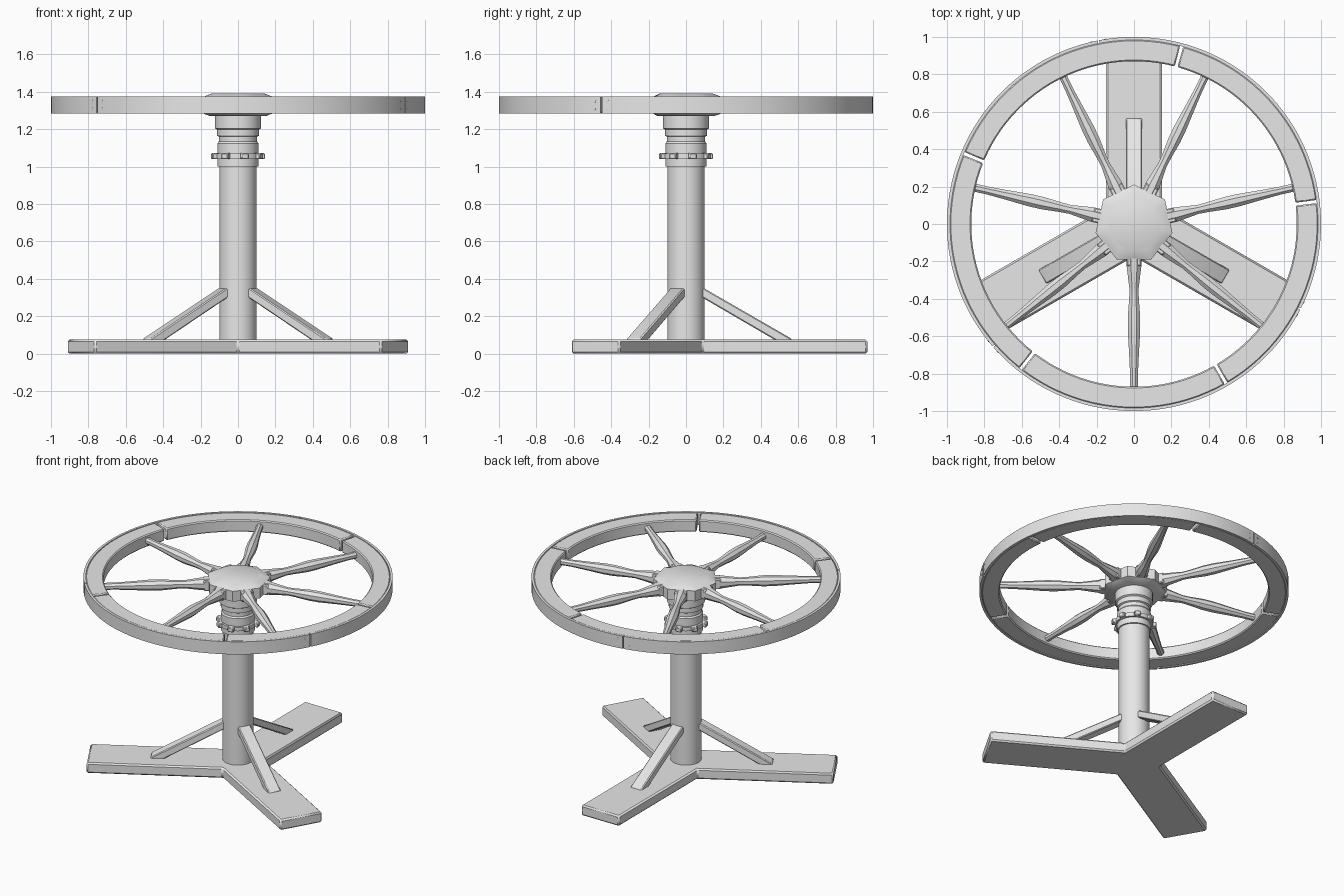
import bpy, bmesh
from math import sin, cos, pi, radians, tau
from mathutils import Matrix, Vector

cube = bpy.data.objects.get("Cube")
if cube:
    bpy.data.objects.remove(cube, do_unlink=True)

GREY = (0.8, 0.8, 0.8, 1)
mat = bpy.data.materials.new("plain grey")
mat.use_nodes = True
mat.diffuse_color = GREY
mat.node_tree.nodes["Principled BSDF"].inputs["Base Color"].default_value = GREY


def finish(name, bm, matrix=Matrix(), bevel=0):
    """Turn a bmesh into a shaded object, with an optional edge bevel."""
    bmesh.ops.transform(bm, matrix=matrix, verts=bm.verts)
    bmesh.ops.recalc_face_normals(bm, faces=bm.faces)
    me = bpy.data.meshes.new(name)
    bm.to_mesh(me)
    bm.free()
    me.materials.append(mat)
    ob = bpy.data.objects.new(name, me)
    bpy.context.collection.objects.link(ob)
    bpy.ops.object.select_all(action='DESELECT')
    ob.select_set(True)
    bpy.context.view_layer.objects.active = ob
    bpy.ops.object.shade_smooth_by_angle(angle=radians(30))
    if bevel:
        mod = ob.modifiers.new("bevel", 'BEVEL')
        mod.width = bevel
        mod.segments = 1
        mod.angle_limit = radians(40)
    return ob


def loft(rings, closed=False):
    """Skin a list of equal-length point rings and cap both ends."""
    bm = bmesh.new()
    vs = [[bm.verts.new(p) for p in ring] for ring in rings]
    n = len(vs[0])
    for a, b in zip(vs, vs[1:]):
        for i in range(n):
            j = (i + 1) % n
            bm.faces.new((a[i], a[j], b[j], b[i]))
    bm.faces.new(vs[0])
    bm.faces.new(vs[-1])
    return bm


def lathe(profile, segs, phase=0):
    """Closed turned shape from (radius, height) points."""
    return loft([[(r * cos(tau * i / segs + phase), r * sin(tau * i / segs + phase), z)
                  for i in range(segs)] for r, z in profile])


def arc(r0, r1, z0, z1, start, end):
    """Rectangular-section bar swept round the axis, angles in degrees."""
    steps = max(2, round((end - start) / 3))
    rings = []
    for k in range(steps + 1):
        a = radians(start + (end - start) * k / steps)
        rings.append([(r * cos(a), r * sin(a), z)
                      for r, z in ((r0, z0), (r1, z0), (r1, z1), (r0, z1))])
    return loft(rings)


def box(size, centre):
    bm = bmesh.new()
    bmesh.ops.create_cube(bm, size=1, matrix=Matrix.Translation(centre) @ Matrix.Diagonal((*size, 1)))
    return bm


def turn(deg):
    return Matrix.Rotation(radians(deg), 4, 'Z')


# Three-legged base, one outline extruded so that the legs join cleanly
W, LEG, BASE_H = 0.15, 0.97, 0.075
outline = []
for deg in (90, 210, 330):
    for x, y in ((LEG, -W), (LEG, W), (W / 3 ** 0.5, W)):
        outline.append(turn(deg) @ Vector((x, y, 0)))
up = Vector((0, 0, BASE_H))
finish("base", loft([outline, [p + up for p in outline]]), bevel=0.01)

# Slanted braces between legs and post
for k, deg in enumerate((90, 210, 330)):
    side = ((0.07, 0.31), (0.49, 0.065), (0.565, 0.065), (0.565, 0.08), (0.1, 0.348), (0.07, 0.348))
    rings = [[(x, y, z) for x, z in side] for y in (-0.043, 0.043)]
    finish(f"brace_{k + 1}", loft(rings), turn(deg), 0.006)

# Post with its stepped collars
finish("post", lathe([(0.1, 0.06), (0.1, 1.01)], 32))
finish("post_collar", lathe([(0.11, 1.0), (0.11, 1.125), (0.102, 1.135), (0.102, 1.16),
                             (0.112, 1.165), (0.112, 1.198), (0.123, 1.205), (0.123, 1.285)], 32))

# Clamp ring with lugs
finish("clamp_ring", lathe([(0.1, 1.042), (0.124, 1.042), (0.124, 1.07), (0.1, 1.07)], 32))
for k in range(8):
    finish(f"clamp_lug_{k + 1}", box((0.04, 0.04, 0.032), (0.126, 0, 1.056)),
           turn(k * 45 + 15), 0.005)

# Seven-sided hub blending to a round top face
SPOKES = 7
N = SPOKES * 8


def hub_ring(z, apothem, round_face=False):
    ring = []
    for i in range(N):
        a = tau * i / N
        off = (a + pi / SPOKES) % (tau / SPOKES) - pi / SPOKES
        r = apothem if round_face else apothem / cos(off)
        ring.append((r * cos(a), r * sin(a), z))
    return ring


finish("hub", loft([hub_ring(1.272, 0.155, True), hub_ring(1.292, 0.19),
                    hub_ring(1.366, 0.19), hub_ring(1.39, 0.145, True)]), turn(-90))

# Turned spokes with square roots
SPOKE_Z = 1.33
to_x = Matrix.Translation((0, 0, SPOKE_Z)) @ Matrix.Rotation(pi / 2, 4, 'Y')
spoke_profile = [(0.042, 0.12), (0.042, 0.23), (0.034, 0.29), (0.026, 0.35), (0.028, 0.4),
                 (0.036, 0.5), (0.036, 0.57), (0.028, 0.7), (0.023, 0.8), (0.023, 0.9)]
for k in range(SPOKES):
    spin = turn(-90 + k * 360 / SPOKES)
    finish(f"spoke_{k + 1}", lathe(spoke_profile, 8, pi / 8), spin @ to_x)
    finish(f"spoke_root_{k + 1}", box((0.12, 0.078, 0.072), (0.165, 0, SPOKE_Z)), spin, 0.006)

# Wooden rim segments with open joints
joints = [7, 75, 157.5, 232, 300]
for k, start in enumerate(joints):
    end = joints[k + 1] if k < 4 else joints[0] + 360
    finish(f"rim_segment_{k + 1}", arc(0.87, 0.986, 1.287, 1.373, start + 0.5, end - 0.5), bevel=0.007)

# Outer tyre bands with rivets beside each joint
bands = [101, 221, 333]
for k, start in enumerate(bands):
    end = bands[k + 1] if k < 2 else bands[0] + 360
    finish(f"tyre_band_{k + 1}", arc(0.984, 1.0, 1.285, 1.375, start + 0.25, end - 0.25))
    for side in (-2.2, 2.2):
        for z in (1.31, 1.35):
            place = turn(start + side) @ Matrix.Translation((0, 0, z)) @ Matrix.Rotation(pi / 2, 4, 'Y')
            finish("tyre_rivet", lathe([(0.007, 0.99), (0.007, 1.001), (0.004, 1.002)], 8), place)
